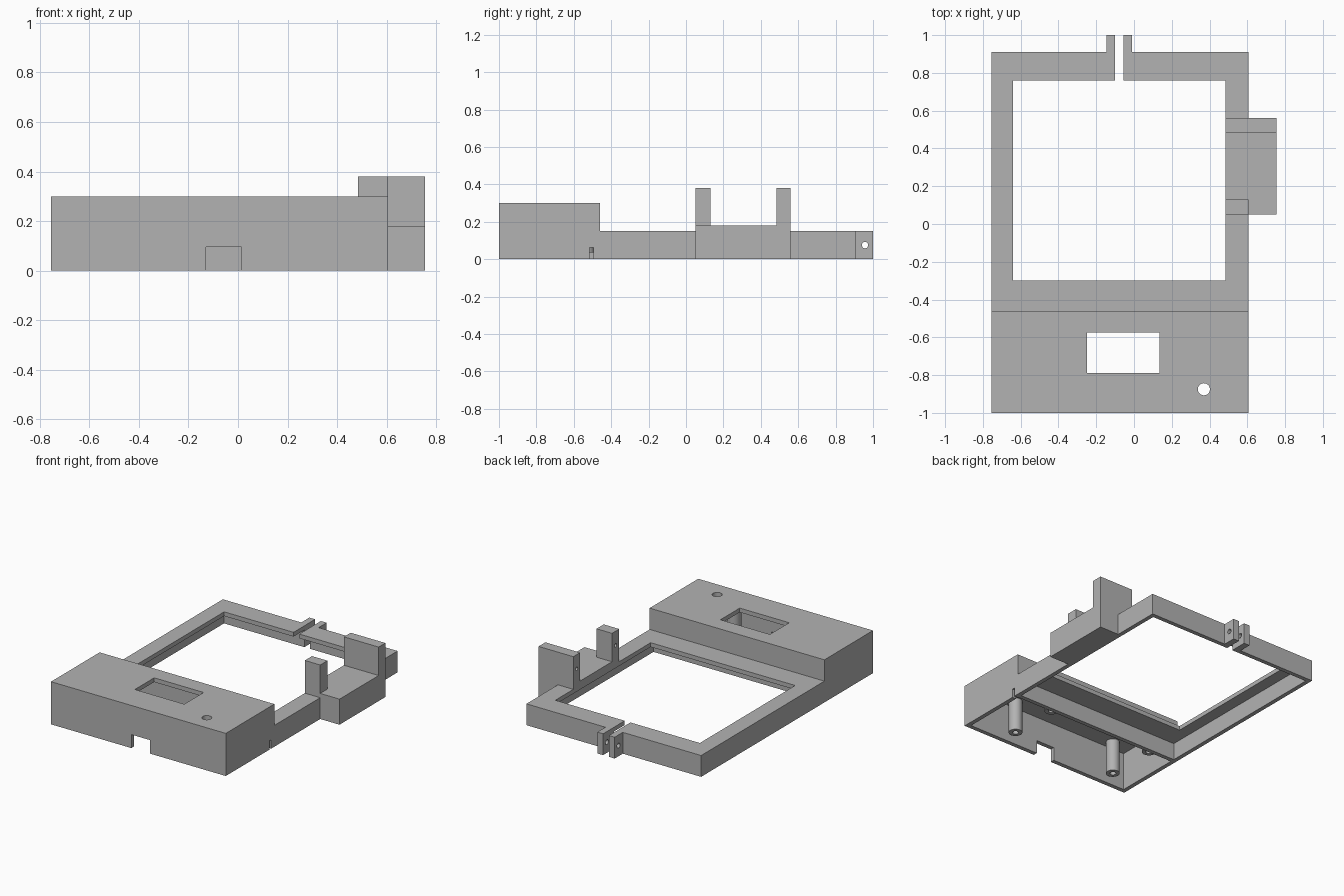
import bpy, math

if "Cube" in bpy.data.objects:
    bpy.data.objects.remove(bpy.data.objects["Cube"])

grey = bpy.data.materials.new("light_grey")
grey.diffuse_color = (0.45, 0.45, 0.45, 1)
grey.use_nodes = True
grey.node_tree.nodes["Principled BSDF"].inputs["Base Color"].default_value = grey.diffuse_color

L, R, F, B = -0.755, 0.605, -1.0, 0.91   # outer footprint
T = 0.03                                 # shell thickness
STEP = -0.46                             # where the tall case meets the frame


def box(name, x0, x1, y0, y1, z0, z1):
    xs, ys, zs = (x0, x1), (y0, y1), (z0, z1)
    verts = [(x, y, z) for x in xs for y in ys for z in zs]
    faces = [(0, 1, 3, 2), (4, 6, 7, 5), (0, 4, 5, 1),
             (2, 3, 7, 6), (0, 2, 6, 4), (1, 5, 7, 3)]
    me = bpy.data.meshes.new(name)
    me.from_pydata(verts, [], faces)
    me.materials.append(grey)
    ob = bpy.data.objects.new(name, me)
    bpy.context.collection.objects.link(ob)
    return ob


def rod(name, centre, radius, length, axis="Z", sides=32):
    rot = (0, math.pi / 2, 0) if axis == "X" else (0, 0, 0)
    bpy.ops.mesh.primitive_cylinder_add(vertices=sides, radius=radius, depth=length,
                                        location=centre, rotation=rot)
    ob = bpy.context.object
    ob.name = name
    ob.data.materials.append(grey)
    bpy.ops.object.transform_apply(location=True, rotation=True, scale=True)
    return ob


def combine(ob, others, operation):
    for other in others:
        mod = ob.modifiers.new(operation.lower(), "BOOLEAN")
        mod.operation, mod.solver, mod.object = operation, "EXACT", other
        bpy.context.view_layer.objects.active = ob
        bpy.ops.object.modifier_apply(modifier=mod.name)
        bpy.data.objects.remove(other, do_unlink=True)
    return ob


def smooth(ob):
    bpy.ops.object.select_all(action="DESELECT")
    ob.select_set(True)
    bpy.context.view_layer.objects.active = ob
    bpy.ops.object.shade_smooth_by_angle(angle=math.radians(30))


# Front electronics case: open underneath, with window, button hole and cable notches
case = combine(box("front_case", L, R, F, STEP, 0, 0.30), [
    box("cavity", L + T, R - T, F + T, STEP - T, -0.1, 0.30 - T),
    box("window", -0.25, 0.135, -0.79, -0.575, 0.2, 0.4),
    rod("button_hole", (0.37, -0.875, 0.3), 0.032, 0.2),
    box("front_notch", -0.13, 0.015, F - 0.1, F + 0.1, -0.1, 0.095),
    box("side_slot", R - 0.1, R + 0.1, -0.515, -0.495, -0.1, 0.062),
], "DIFFERENCE")
smooth(case)

# Rear frame: outer wall with a thin top lip around the opening, split at the back
frame = combine(box("rear_frame", L, R, STEP, B, 0, 0.15), [
    box("cavity", L + T, R - T, STEP - 0.1, B - T, -0.1, 0.15 - T),
    box("opening", -0.64, 0.485, -0.30, 0.76, -0.1, 0.3),
    box("split", -0.10, -0.055, 0.7, 1.1, -0.1, 0.3),
], "DIFFERENCE")

# Clamp tabs either side of the split, with a bolt hole
for side, x0, x1 in (("left", -0.145, -0.10), ("right", -0.055, -0.01)):
    tab = box(side + "_clamp_tab", x0, x1, B - T, 1.0, 0, 0.15)
    combine(tab, [rod("bolt_hole", ((x0 + x1) / 2, 0.957, 0.075), 0.017, 0.2, "X")],
            "DIFFERENCE")
    smooth(tab)

# Side bracket: base block, shelf over the frame, and two uprights
box("bracket_base", R - T, 0.755, 0.05, 0.56, 0, 0.18)
box("bracket_shelf", 0.485, R, 0.05, 0.56, 0.15 - T, 0.18)
for name, x1, y0, y1 in (("front_upright", R, 0.05, 0.13),
                         ("back_upright", 0.755, 0.485, 0.56)):
    upright = box(name, 0.485, x1, y0, y1, 0.18, 0.38)
    combine(upright, [rod("pin_hole", (0.485, (y0 + y1) / 2, 0.28), 0.012, 0.12, "X", 16)],
            "DIFFERENCE")
    smooth(upright)

# Four hollow mounting posts under the case top
for x in (-0.575, 0.255):
    for y in (-0.90, -0.535):
        post = rod("mounting_post", (x, y, 0.155), 0.045, 0.24)
        combine(post, [rod("screw_hole", (x, y, 0.06), 0.02, 0.16, sides=20)], "DIFFERENCE")
        smooth(post)
